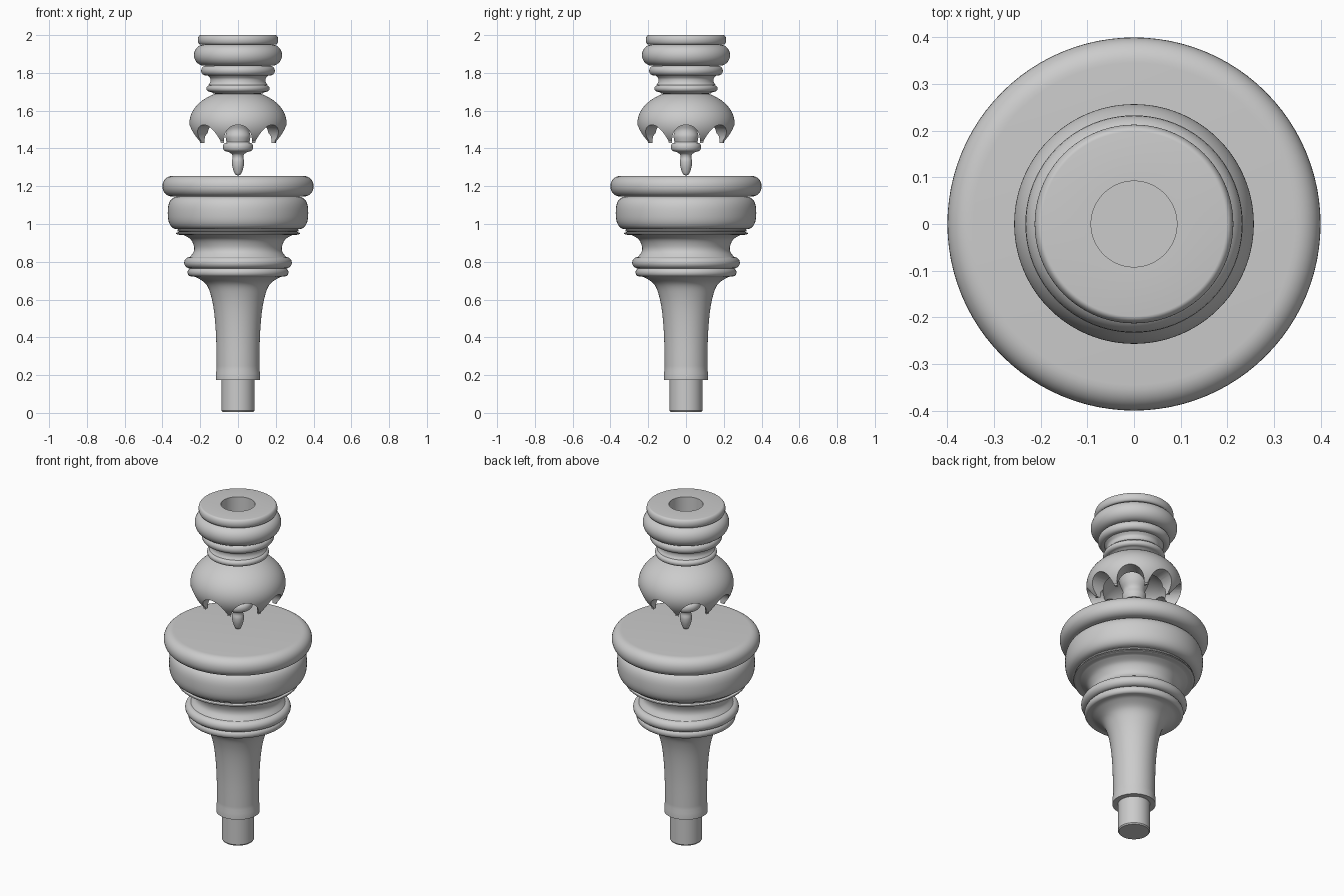
import bpy, bmesh
from math import sin, cos, pi, radians

if "Cube" in bpy.data.objects:
    bpy.data.objects.remove(bpy.data.objects["Cube"])

SEG = 96


def new_object(name, bm):
    bmesh.ops.recalc_face_normals(bm, faces=bm.faces)
    me = bpy.data.meshes.new(name)
    bm.to_mesh(me)
    bm.free()
    ob = bpy.data.objects.new(name, me)
    bpy.context.collection.objects.link(ob)
    return ob


def smooth(ob, angle=32):
    bpy.ops.object.select_all(action='DESELECT')
    ob.select_set(True)
    bpy.context.view_layer.objects.active = ob
    bpy.ops.object.shade_smooth_by_angle(angle=radians(angle))


def bead(z0, z1, r_in, r_out, power=1.0, n=14):
    """Convex moulding bulging from r_in to r_out."""
    pts = []
    for i in range(n + 1):
        a = -pi / 2 + pi * i / n
        s = abs(sin(a)) ** power * (1 if a > 0 else -1)
        pts.append((r_in + (r_out - r_in) * abs(cos(a)) ** power, (z0 + z1) / 2 + s * (z1 - z0) / 2))
    return pts


def arc(zc, rad, height, a0, a1, n=16):
    """Elliptical arc centred on the axis, angles in degrees."""
    return [(rad * cos(radians(a0 + (a1 - a0) * i / n)),
             zc + height * sin(radians(a0 + (a1 - a0) * i / n))) for i in range(n + 1)]


def spline(pts, n=6):
    """Catmull-Rom curve through the given points."""
    p = [pts[0]] + pts + [pts[-1]]
    out = []
    for k in range(1, len(p) - 2):
        for i in range(n):
            t = i / n
            out.append(tuple(0.5 * (2 * b + (c - a) * t + (2 * a - 5 * b + 4 * c - d) * t * t
                                    + (3 * b - a - 3 * c + d) * t ** 3)
                             for a, b, c, d in zip(p[k - 1], p[k], p[k + 1], p[k + 2])))
    return out + [pts[-1]]


def lathe(name, profile):
    """Closed turned solid; the profile starts and ends on the axis."""
    bm = bmesh.new()
    clean = [profile[0]]
    for q in profile[1:]:
        if abs(q[0] - clean[-1][0]) + abs(q[1] - clean[-1][1]) > 1e-4:
            clean.append(q)
    rings = []
    for r, z in clean:
        if r < 1e-5:
            rings.append([bm.verts.new((0, 0, z))])
        else:
            rings.append([bm.verts.new((r * cos(2 * pi * i / SEG), r * sin(2 * pi * i / SEG), z))
                          for i in range(SEG)])
    for a, b in zip(rings, rings[1:]):
        for i in range(SEG):
            j = (i + 1) % SEG
            if len(a) == 1:
                bm.faces.new((a[0], b[i], b[j]))
            elif len(b) == 1:
                bm.faces.new((a[i], a[j], b[0]))
            else:
                bm.faces.new((a[i], a[j], b[j], b[i]))
    return new_object(name, bm)


# Lower turning: tenon, flared leg, stacked mouldings, flat top
lower = [(0, 0.005), (0.082, 0.005), (0.087, 0.012), (0.087, 0.175), (0.117, 0.175), (0.117, 0.21)]
lower += spline([(0.113, 0.23), (0.116, 0.40), (0.126, 0.53), (0.143, 0.62), (0.168, 0.68), (0.215, 0.715), (0.245, 0.723)])
lower += bead(0.723, 0.765, 0.250, 0.267)
lower += bead(0.765, 0.825, 0.255, 0.285)
lower += spline([(0.252, 0.828), (0.234, 0.855), (0.234, 0.885), (0.252, 0.92), (0.292, 0.943)])
lower += bead(0.943, 0.957, 0.312, 0.328, n=6)
lower += bead(0.957, 0.975, 0.300, 0.322, n=6)
lower += bead(0.972, 1.145, 0.315, 0.372, 0.8, 20)
lower += bead(1.145, 1.255, 0.345, 0.400, 0.95, 18)
lower += [(0, 1.255)]
smooth(lathe("lower_turning", lower))

# Upper turning: hollow cup, beads and socket hole
upper = arc(1.50, 0.175, 0.10, 90, 0, 14)
upper += [(0.17, 1.43), (0.215, 1.43)]
upper += arc(1.535, 0.257, 0.175, -33, 62, 26)
upper += spline([(0.128, 1.69), (0.145, 1.70)], 2)
upper += bead(1.70, 1.735, 0.150, 0.167, n=8)
upper += spline([(0.155, 1.737), (0.147, 1.752), (0.147, 1.77), (0.160, 1.786)])
upper += bead(1.786, 1.838, 0.170, 0.195)
upper += bead(1.838, 1.95, 0.180, 0.233)
upper += bead(1.95, 2.0, 0.198, 0.213)
upper += [(0.092, 2.0), (0.092, 1.83), (0, 1.83)]
cup = lathe("scalloped_cup", upper)

# Eight arches: four round-topped bars cut straight through the rim
for k in range(4):
    bm = bmesh.new()
    ang = k * pi / 4
    outline = [(-0.073, 1.38)] + [(-0.073 * cos(pi * i / 20), 1.452 + 0.073 * sin(pi * i / 20))
                                 for i in range(21)] + [(0.073, 1.38)]
    ends = [[bm.verts.new((x * cos(ang) - y * sin(ang), x * sin(ang) + y * cos(ang), z))
             for x, z in outline] for y in (-0.4, 0.4)]
    bm.faces.new(ends[0])
    bm.faces.new(ends[1])
    for i in range(len(outline)):
        j = (i + 1) % len(outline)
        bm.faces.new((ends[0][i], ends[0][j], ends[1][j], ends[1][i]))
    cutter = new_object("arch_cutter", bm)
    cutter.hide_render = True
    mod = cup.modifiers.new("arch", 'BOOLEAN')
    mod.operation, mod.solver, mod.object = 'DIFFERENCE', 'EXACT', cutter
    bpy.context.view_layer.objects.active = cup
    bpy.ops.object.modifier_apply(modifier=mod.name)
    bpy.data.objects.remove(cutter)
smooth(cup)

# Pendant drop hanging in the cup
drop = spline([(0, 1.256), (0.016, 1.265), (0.029, 1.30), (0.032, 1.33), (0.028, 1.355), (0.035, 1.372), (0.06, 1.385)])
drop += bead(1.385, 1.43, 0.065, 0.080)
drop += spline([(0.060, 1.435), (0.066, 1.465), (0.060, 1.50), (0.075, 1.54), (0.09, 1.60)])
drop += [(0, 1.60)]
smooth(lathe("pendant_drop", drop))
